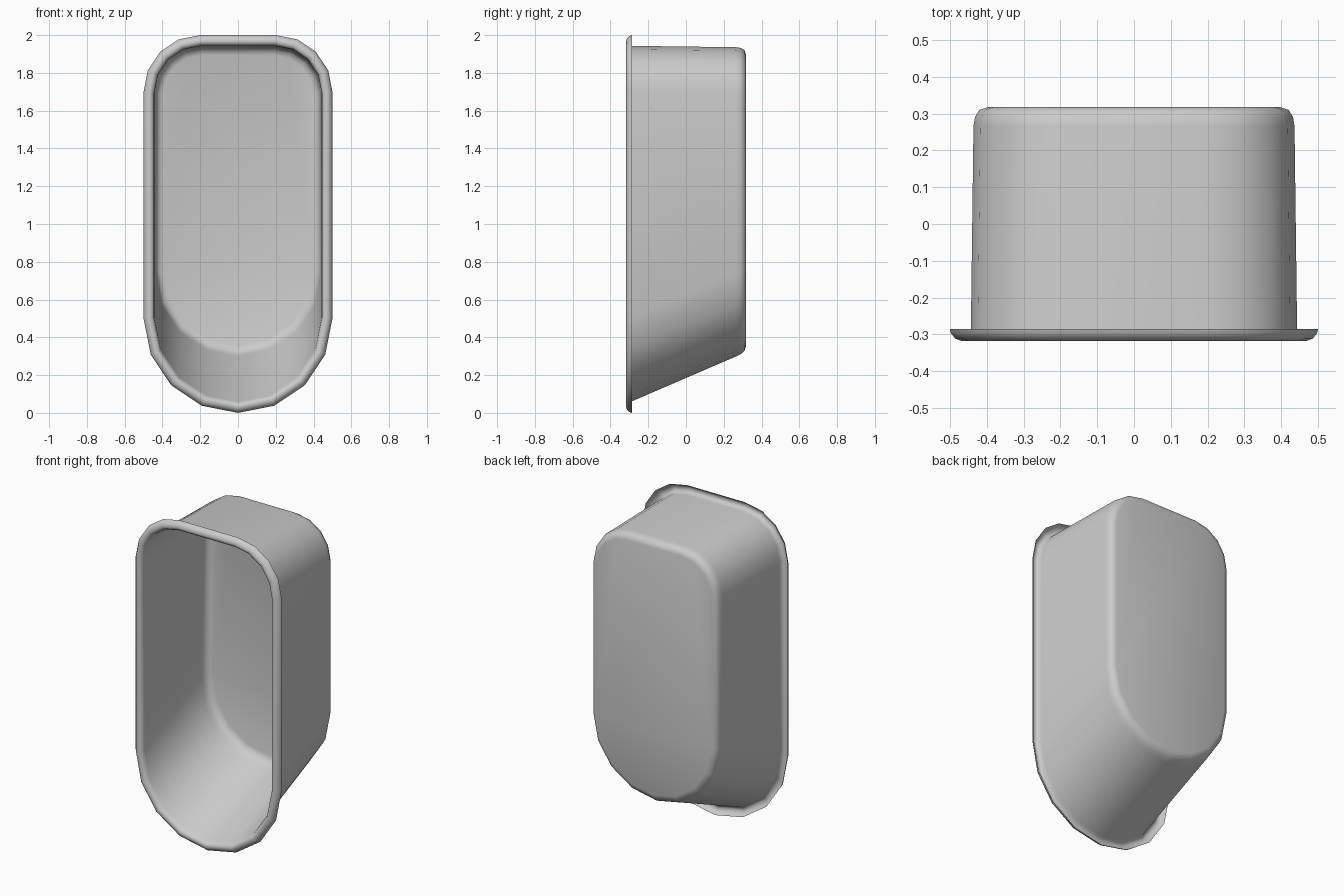
import bpy, bmesh
from math import sin, cos, pi

if "Cube" in bpy.data.objects:
    bpy.data.objects.remove(bpy.data.objects["Cube"])


def outline(inset, y, lift=0.0):
    """Tub outline: small rounded corners on top, full round bottom (lifted)."""
    w = 0.5 - inset
    rt = 0.3 - inset * 0.9
    top = 2.0 - inset
    pts = []
    for i in range(5):                       # top right corner, going down
        a = pi / 2 * (1 - i / 4)
        pts.append((w - rt + rt * cos(a), y, top - rt + rt * sin(a)))
    for i in range(9):                       # round bottom, right to left
        a = -pi * i / 8
        pts.append((w * cos(a), y, 0.5 + lift + w * sin(a)))
    for i in range(5):                       # top left corner, going up
        a = pi - pi / 2 * i / 4
        pts.append((-w + rt + rt * cos(a), y, top - rt + rt * sin(a)))
    return pts


# Section from rim edge, over the rolled lip, along the wall to the back
section = [
    (0.000, -0.285, 0), (0.003, -0.297, 0), (0.014, -0.311, 0),
    (0.032, -0.318, 0), (0.047, -0.312, 0), (0.055, -0.300, 0),
    (0.057, -0.285, 0.005), (0.064, 0.265, 0.235), (0.068, 0.290, 0.243),
    (0.080, 0.310, 0.249), (0.105, 0.318, 0.250),
]

bm = bmesh.new()
rings = [[bm.verts.new(p) for p in outline(*s)] for s in section]
for r0, r1 in zip(rings, rings[1:]):
    n = len(r0)
    for i in range(n):
        j = (i + 1) % n
        bm.faces.new((r0[i], r0[j], r1[j], r1[i]))
# Back panel
bm.faces.new(rings[-1])
bmesh.ops.recalc_face_normals(bm, faces=bm.faces)
if bm.faces[:][-1].normal.y < 0:
    bmesh.ops.reverse_faces(bm, faces=bm.faces)

mesh = bpy.data.meshes.new("tub_shell")
bm.to_mesh(mesh)
bm.free()
tub = bpy.data.objects.new("tub_shell", mesh)
bpy.context.collection.objects.link(tub)
bpy.context.view_layer.objects.active = tub
tub.select_set(True)
bpy.ops.object.shade_smooth_by_angle(angle=pi / 3)
